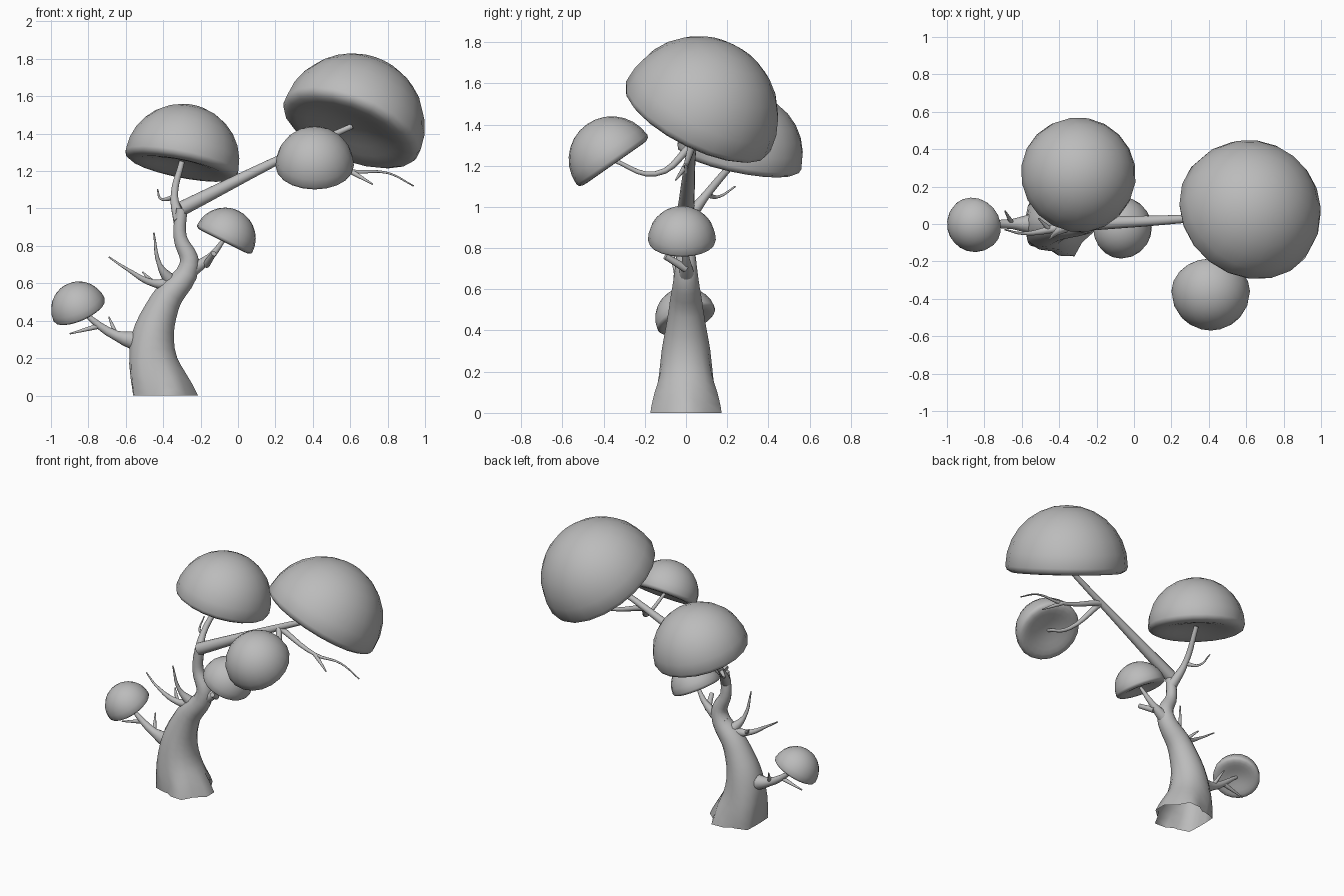
import bpy
import bmesh
from math import atan2, cos
from mathutils import Matrix, Vector

default_cube = bpy.data.objects.get("Cube")
if default_cube:
    bpy.data.objects.remove(default_cube, do_unlink=True)

colour = (0.5, 0.5, 0.5, 1)
grey = bpy.data.materials.new("plain grey")
grey.use_nodes = True
grey.diffuse_color = colour
grey.node_tree.nodes["Principled BSDF"].inputs["Base Color"].default_value = colour


def add_object(name, mesh):
    """Link a mesh as a smooth grey object."""
    mesh.materials.clear()
    mesh.materials.append(grey)
    mesh.shade_smooth()
    part = bpy.data.objects.new(name, mesh)
    bpy.context.collection.objects.link(part)
    return part


def branch(name, points, thick=0.015, thin=0.004):
    """Round branch through the points, tapering quickly and then slowly."""
    curve = bpy.data.curves.new(name, "CURVE")
    curve.dimensions = "3D"
    curve.bevel_depth = 1
    curve.bevel_resolution = 5
    curve.resolution_u = 5
    curve.use_fill_caps = True
    spline = curve.splines.new("BEZIER")
    last = len(points) - 1
    spline.bezier_points.add(last)
    for index, (knot, point) in enumerate(zip(spline.bezier_points, points)):
        knot.co = point
        knot.radius = thin + (thick - thin) * (1 - index / last) ** 2
        knot.handle_left_type = knot.handle_right_type = "AUTO"
    helper = bpy.data.objects.new(name + " path", curve)
    bpy.context.collection.objects.link(helper)
    depsgraph = bpy.context.evaluated_depsgraph_get()
    mesh = bpy.data.meshes.new_from_object(helper.evaluated_get(depsgraph))
    bpy.data.objects.remove(helper)
    return add_object(name, mesh)


def spread_roots(trunk, centre, height, strength):
    """Cut the trunk open at the ground and swell its foot into ridges."""
    bm = bmesh.new()
    bm.from_mesh(trunk.data)
    geometry = bm.verts[:] + bm.edges[:] + bm.faces[:]
    bmesh.ops.bisect_plane(bm, geom=geometry, plane_co=(0, 0, 0),
                           plane_no=(0, 0, 1), clear_inner=True)
    for vert in bm.verts:
        if vert.co.z < height:
            offset = vert.co - centre
            wave = cos(5 * atan2(offset.y, offset.x))
            swell = 1 + strength * wave * (1 - vert.co.z / height)
            vert.co.x = centre.x + offset.x * swell
            vert.co.y = centre.y + offset.y * swell
    bm.to_mesh(trunk.data)
    bm.free()


def canopy(name, centre, radius, lean_x, lean_y):
    """Dome with a rounded lip and a hollow underside, leaning to one side."""
    bm = bmesh.new()
    bmesh.ops.create_uvsphere(bm, u_segments=20, v_segments=14, radius=1)
    for vert in bm.verts:
        if vert.co.z < 0:
            vert.co.z *= 0.3 * vert.co.xy.length_squared
    turn = Vector((lean_x, lean_y, 1)).to_track_quat("Z", "Y").to_matrix().to_4x4()
    place = Matrix.Translation(centre) @ turn @ Matrix.Scale(radius, 4)
    bmesh.ops.transform(bm, matrix=place, verts=bm.verts)
    mesh = bpy.data.meshes.new(name)
    bm.to_mesh(mesh)
    bm.free()
    add_object(name, mesh)


# Joints shared by several parts
fork = Vector((-0.3, 0, 1))
elbow = Vector((0.3, 0.03, 1.3))
knee = Vector((-0.35, 0, 0.6))
hip = Vector((-0.45, 0, 0.28))
dead_joint = Vector((-0.45, -0.03, 0.6))
right_joint = Vector((0.6, 0, 1.2))
upper_joint = Vector((-0.34, 0.1, 1.06))
left_joint = Vector((-0.65, 0, 0.32))

# Canopy centres
right_crown = Vector((0.61, 0.06, 1.44))
upper_crown = Vector((-0.3, 0.26, 1.25))
front_crown = Vector((0.41, -0.36, 1.23))
small_crown = Vector((-0.07, -0.02, 0.84))
left_crown = Vector((-0.85, 0, 0.46))

# Trunk
trunk = branch("trunk", [(-0.39, 0, -0.05), (-0.46, 0, 0.25), (-0.39, 0, 0.5),
                         (-0.26, 0, 0.7), (-0.31, 0, 0.85), fork], 0.18, 0.03)
spread_roots(trunk, Vector((-0.4, 0, 0)), 0.3, 0.12)

# Branches that carry the canopies
branch("right_branch", [fork, elbow, right_crown], 0.04, 0.015)
branch("upper_branch", [(-0.31, 0, 0.93), upper_joint, upper_crown], 0.035, 0.015)
branch("small_branch", [(-0.3, 0, 0.64), (-0.15, 0, 0.74), small_crown], 0.05, 0.01)
branch("left_branch", [hip, left_joint, left_crown], 0.08, 0.01)
branch("front_branch", [elbow, (0.4, -0.15, 1.16), front_crown], 0.02, 0.01)

# Bare twigs
branch("right_twig", [elbow, right_joint, (0.8, 0, 1.19), (0.94, 0, 1.12)], 0.02)
branch("right_twig_fork", [right_joint, (0.72, -0.05, 1.13)])
branch("upper_twig", [upper_joint, (-0.41, 0.16, 1.05), (-0.43, 0.24, 1.1)])
branch("dead_branch", [knee, dead_joint, (-0.6, -0.05, 0.68), (-0.69, -0.03, 0.74)], 0.04)
branch("dead_branch_fork", [dead_joint, (-0.51, 0.03, 0.66)])
branch("upright_twig", [knee, (-0.42, -0.05, 0.7), (-0.45, -0.08, 0.87)], 0.04)
branch("stub", [(-0.17, 0, 0.7), (-0.13, -0.1, 0.76)], 0.02, 0.015)
branch("left_twig", [left_joint, (-0.69, 0.07, 0.42)])
branch("left_twig_low", [(-0.75, 0, 0.37), (-0.9, 0, 0.33)])

# Canopies
canopy("right_canopy", right_crown, 0.39, 0.4, 0.5)
canopy("upper_canopy", upper_crown, 0.31, 0.2, 0.2)
canopy("front_canopy", front_crown, 0.21, 0, -0.7)
canopy("small_canopy", small_crown, 0.165, 0.5, 0)
canopy("left_canopy", left_crown, 0.15, -0.45, -0.4)
